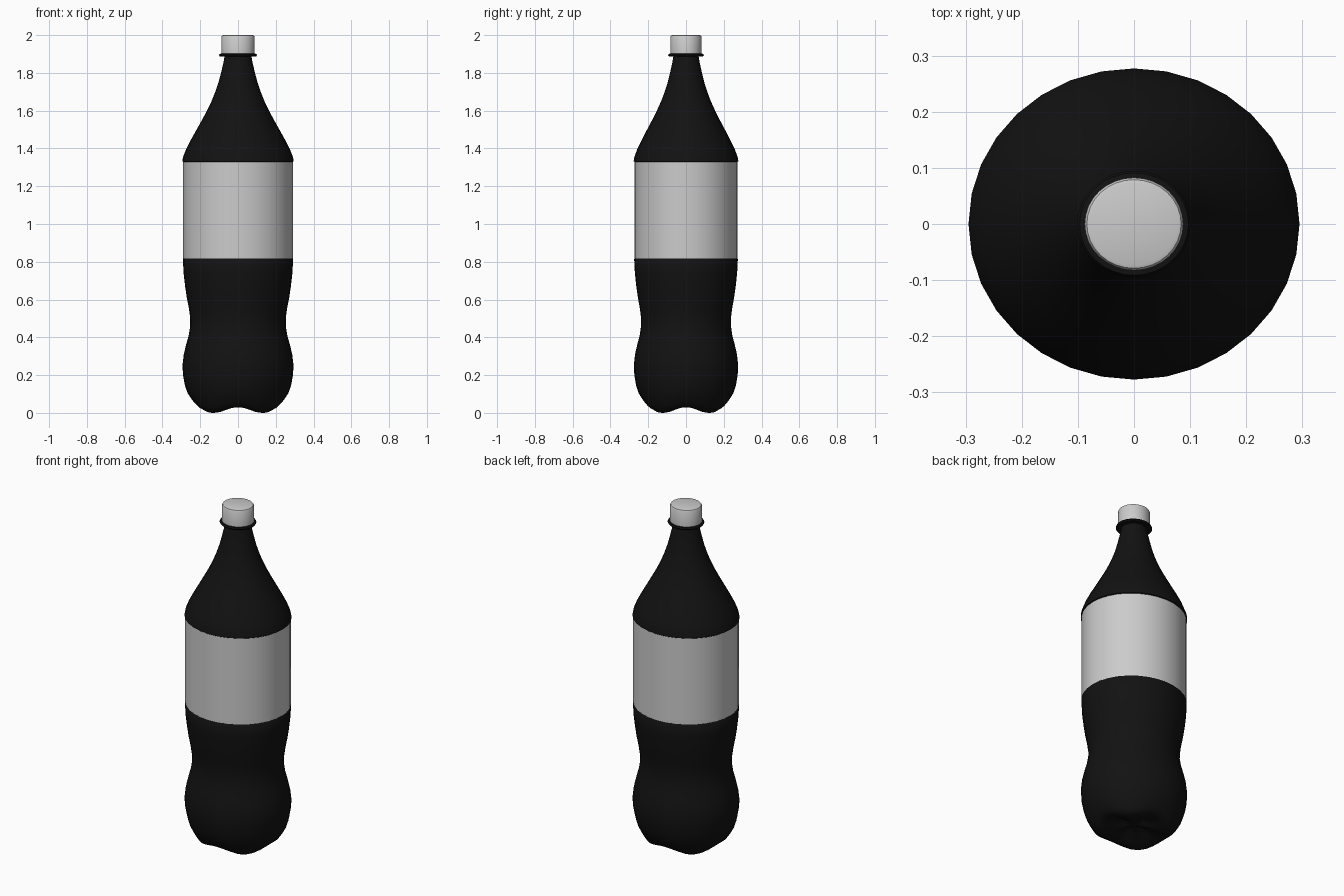
import bpy, bmesh, math

cube = bpy.data.objects.get("Cube")
if cube:
    bpy.data.objects.remove(cube, do_unlink=True)

SIDES = 32
DEPTH = 0.94   # the bottle is slightly narrower front to back


def material(name, color):
    m = bpy.data.materials.new(name)
    m.diffuse_color = color
    m.use_nodes = True
    node = next(n for n in m.node_tree.nodes if n.type == 'BSDF_PRINCIPLED')
    node.inputs["Base Color"].default_value = color
    return m


black = material("dark_cola", (0.006, 0.006, 0.006, 1))
grey = material("pale_grey", (0.6, 0.6, 0.6, 1))


def lathe(name, profile, mat, lift=None, angle=40):
    """Spin (radius, z) points; a zero radius closes an end with a fan."""
    bm = bmesh.new()
    rings = []
    for r, z in profile:
        if r == 0:
            rings.append([bm.verts.new((0, 0, z))] * SIDES)
            continue
        ring = []
        for i in range(SIDES):
            a = math.tau * i / SIDES
            dz = lift(r, z, a) if lift else 0
            ring.append(bm.verts.new((r * math.cos(a), DEPTH * r * math.sin(a), z + dz)))
        rings.append(ring)
    for low, high in zip(rings, rings[1:]):
        for i in range(SIDES):
            j = (i + 1) % SIDES
            corners = dict.fromkeys((low[i], low[j], high[j], high[i]))
            bm.faces.new(list(corners))
    bmesh.ops.recalc_face_normals(bm, faces=bm.faces)
    mesh = bpy.data.meshes.new(name)
    bm.to_mesh(mesh)
    bm.free()
    mesh.materials.append(mat)
    obj = bpy.data.objects.new(name, mesh)
    bpy.context.collection.objects.link(obj)
    bpy.ops.object.select_all(action='DESELECT')
    obj.select_set(True)
    bpy.context.view_layer.objects.active = obj
    bpy.ops.object.shade_smooth_by_angle(angle=math.radians(angle))
    return obj


def foot_lift(r, z, a):
    """Raise the base between the four diagonal feet."""
    fade = max(0, 1 - z / 0.12)
    return 0.03 * fade * (0.5 + 0.5 * math.cos(4 * a))


# Lower body with gripping waist and four-footed base
lathe("lower_body", [
    (0, 0.04), (0.06, 0.032), (0.12, 0.012), (0.165, 0.001), (0.195, 0.0),
    (0.217, 0.012), (0.233, 0.035), (0.25, 0.065), (0.267, 0.1), (0.281, 0.145),
    (0.291, 0.2), (0.294, 0.25), (0.287, 0.31), (0.275, 0.36), (0.261, 0.41),
    (0.253, 0.46), (0.254, 0.51), (0.261, 0.56), (0.271, 0.61), (0.28, 0.67),
    (0.288, 0.74), (0.292, 0.815), (0.289, 0.818)], black, foot_lift, 60)

# Wrapped label band
lathe("label", [(0.29, 0.815), (0.29, 1.332)], grey)

# Shoulder tapering into the neck
lathe("shoulder", [
    (0.289, 1.328), (0.295, 1.332), (0.291, 1.355), (0.273, 1.4), (0.247, 1.45),
    (0.219, 1.5), (0.191, 1.55), (0.164, 1.6), (0.14, 1.65), (0.12, 1.7),
    (0.103, 1.75), (0.09, 1.8), (0.078, 1.85), (0.07, 1.893)], black, None, 60)

# Neck collar
lathe("neck_collar", [
    (0.068, 1.887), (0.097, 1.888), (0.101, 1.894), (0.097, 1.901), (0.068, 1.904)], black)

# Screw cap
lathe("cap", [
    (0, 1.902), (0.088, 1.902), (0.088, 1.991), (0.084, 1.998), (0.078, 2.0), (0, 2.0)], grey)
